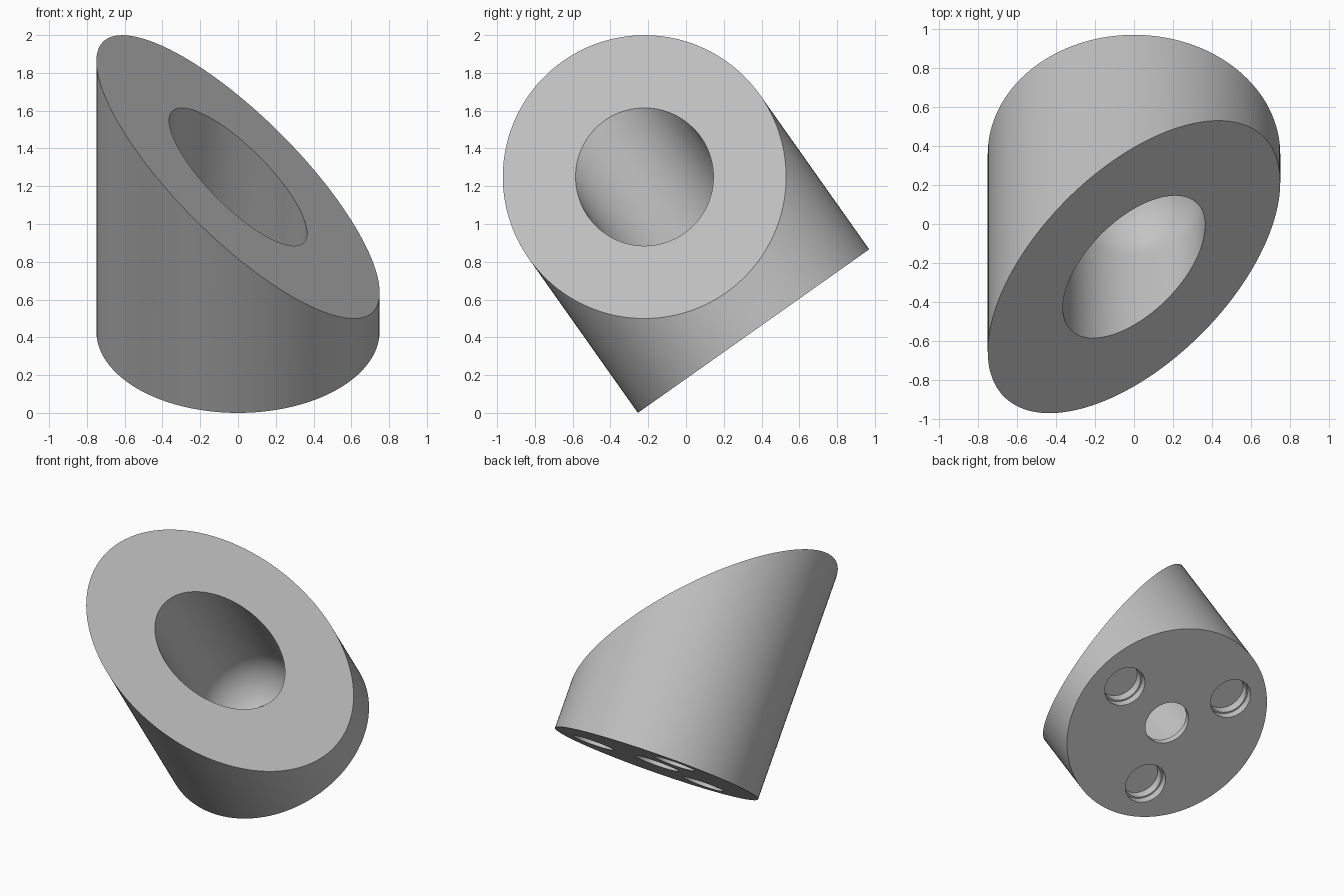
import bpy
import bmesh
from math import sin, cos, asin, pi, atan, sqrt, radians
from mathutils import Matrix

old = bpy.data.objects.get("Cube")
if old:
    bpy.data.objects.remove(old, do_unlink=True)

RADIUS = 0.75         # outer cylinder
BORE = 0.365          # round-bottomed bore
DRAIN = 0.162         # hole through the base
BORE_CENTRE = 0.375   # height of the bore's hemisphere centre
TILT = atan(1 / sqrt(2))

grey = bpy.data.materials.new("grey")
grey.use_nodes = True
grey.diffuse_color = (0.55, 0.55, 0.55, 1)
grey.node_tree.nodes["Principled BSDF"].inputs["Base Color"].default_value = grey.diffuse_color


def lathe(name, profile, centre=(0, 0), sides=96):
    """Closed solid of revolution around local z from (radius, height) points."""
    bm = bmesh.new()
    rings = [[bm.verts.new((centre[0] + r * cos(2 * pi * i / sides),
                            centre[1] + r * sin(2 * pi * i / sides), z))
              for i in range(sides)] for r, z in profile]
    for low, high in zip(rings, rings[1:]):
        for i in range(sides):
            j = (i + 1) % sides
            bm.faces.new((low[i], low[j], high[j], high[i]))
    bm.faces.new(rings[0][::-1])
    bm.faces.new(rings[-1])
    mesh = bpy.data.meshes.new(name)
    bm.to_mesh(mesh)
    bm.free()
    mesh.materials.append(grey)
    obj = bpy.data.objects.new(name, mesh)
    bpy.context.collection.objects.link(obj)
    return obj


# Outer body: cylinder with its top sliced off at 45 degrees
body = lathe("slanted_holder", [(RADIUS, 0), (RADIUS, 2)], sides=128)
bm = bmesh.new()
bm.from_mesh(body.data)
cut = bmesh.ops.bisect_plane(bm, geom=bm.verts[:] + bm.edges[:] + bm.faces[:],
                             plane_co=(0, 0, 1), plane_no=(1, 0, 1), clear_outer=True)
bmesh.ops.contextual_create(
    bm, geom=[e for e in cut["geom_cut"] if isinstance(e, bmesh.types.BMEdge)])
bmesh.ops.recalc_face_normals(bm, faces=bm.faces[:])
bm.to_mesh(body.data)
bm.free()

# Bore with hemispherical bottom and a drain through the base
start = asin(DRAIN / BORE)
steps = 16
arc = []
for k in range(steps + 1):
    a = start + (pi / 2 - start) * k / steps
    arc.append((BORE * sin(a), BORE_CENTRE - BORE * cos(a)))
cutters = [lathe("bore_cutter", [(DRAIN, -0.1)] + arc + [(BORE, 2)])]

# Three shallow stepped sockets in the base
for k in range(3):
    a = radians(15 + 120 * k)
    cutters.append(lathe("socket_cutter",
                         [(0.151, -0.1), (0.151, 0.055), (0.14, 0.055), (0.14, 0.12)],
                         (0.486 * cos(a), 0.486 * sin(a)), 48))

bpy.context.view_layer.objects.active = body
for cutter in cutters:
    cutter.hide_render = True
    mod = body.modifiers.new("hole", 'BOOLEAN')
    mod.operation = 'DIFFERENCE'
    mod.solver = 'EXACT'
    mod.object = cutter
    bpy.ops.object.modifier_apply(modifier=mod.name)
    bpy.data.objects.remove(cutter, do_unlink=True)

# Lean the finished part forward and set it on the ground
body.data.transform(Matrix.Translation((0, 0.3575, RADIUS * sin(TILT)))
                    @ Matrix.Rotation(TILT, 4, 'X'))
bpy.ops.object.select_all(action='DESELECT')
body.select_set(True)
bpy.ops.object.shade_smooth_by_angle(angle=radians(30))
